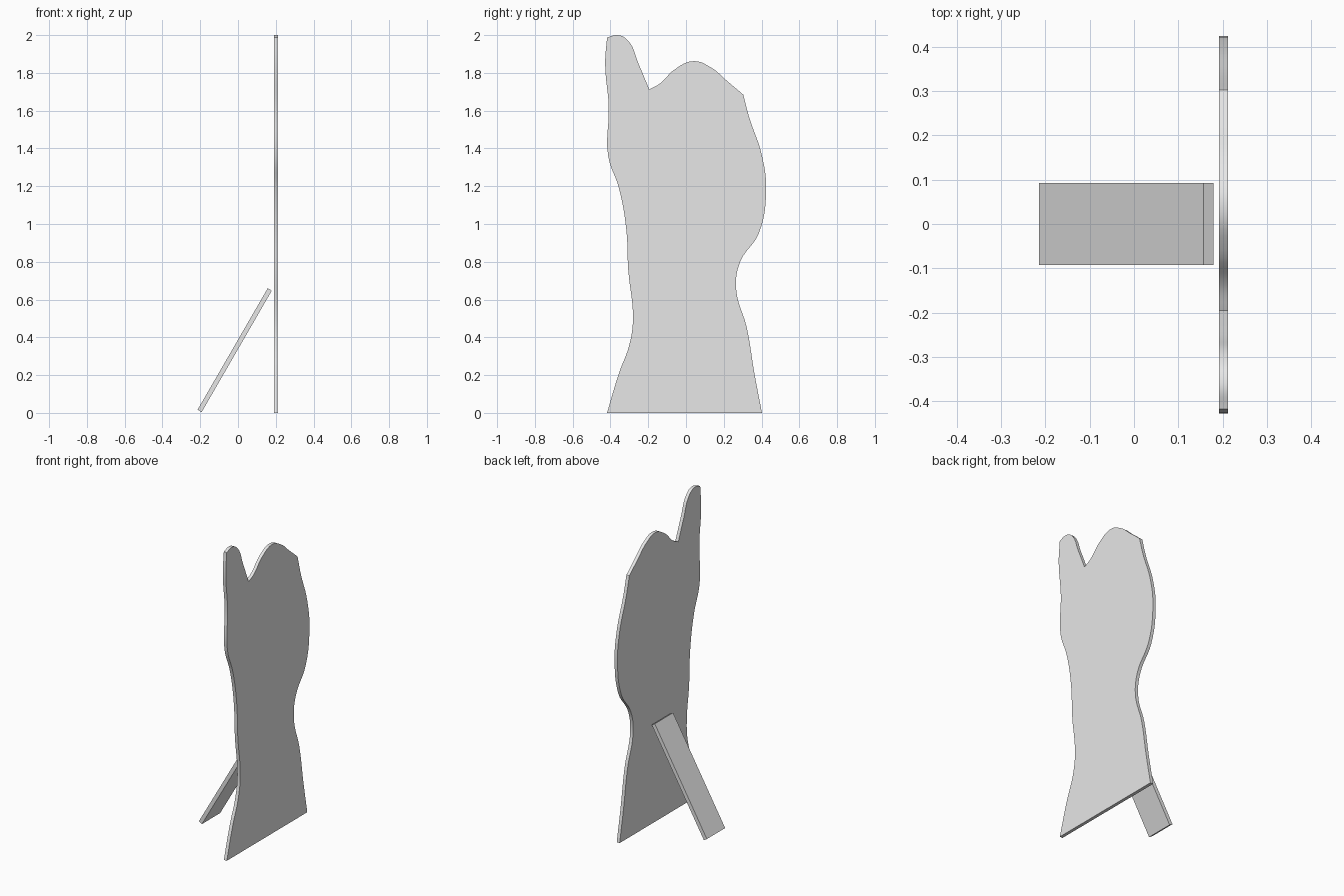
import bpy
from math import radians

default = bpy.data.objects.get("Cube")
if default:
    bpy.data.objects.remove(default)

grey = bpy.data.materials.new("light_grey")
grey.use_nodes = True
grey.diffuse_color = (0.8, 0.8, 0.8, 1)
grey.node_tree.nodes["Principled BSDF"].inputs["Base Color"].default_value = (0.8, 0.8, 0.8, 1)

# Silhouette outline of the board (across, up), from the base up the back edge and around
OUTLINE = [
    (-.418, 0), (.402, 0), (.362, .21), (.322, .45), (.265, .66), (.287, .8), (.385, .95),
    (.424, 1.18), (.4, 1.37), (.336, 1.56), (.303, 1.685), (.22, 1.755), (.13, 1.83),
    (.04, 1.862), (-.06, 1.818), (-.14, 1.742), (-.195, 1.713), (-.25, 1.845), (-.308, 1.972),
    (-.36, 2), (-.418, 1.987), (-.428, 1.85), (-.409, 1.62), (-.412, 1.36), (-.355, 1.19),
    (-.316, .97), (-.306, .76), (-.281, .49), (-.3, .36), (-.355, .21),
]
CORNERS = {0, 1, 10, 16, 20}   # base corners, knuckle, notch and tip stay sharp

# Standing board: filled curve with thickness
curve = bpy.data.curves.new("board_outline", "CURVE")
curve.dimensions = "2D"
curve.fill_mode = "BOTH"
curve.extrude = 0.0105
curve.resolution_u = 6
spline = curve.splines.new("BEZIER")
spline.bezier_points.add(len(OUTLINE) - 1)
spline.use_cyclic_u = True
for i, (point, (y, z)) in enumerate(zip(spline.bezier_points, OUTLINE)):
    point.co = (y, z, 0)
    point.handle_left_type = point.handle_right_type = "VECTOR" if i in CORNERS else "AUTO"
board = bpy.data.objects.new("standing_board", curve)
bpy.context.collection.objects.link(board)
board.location.x = 0.202
board.rotation_euler = (radians(90), 0, radians(90))
bpy.ops.object.select_all(action="DESELECT")
board.select_set(True)
bpy.context.view_layer.objects.active = board
bpy.ops.object.convert(target="MESH")
board = bpy.context.object
board.name = "standing_board"
board.data.materials.clear()
board.data.materials.append(grey)
bpy.ops.object.shade_smooth_by_angle(angle=radians(30))

# Slanted support strut behind the board
bpy.ops.mesh.primitive_cube_add(size=1, location=(-0.0175, 0, 0.332))
strut = bpy.context.object
strut.name = "support_strut"
strut.scale = (0.743, 0.186, 0.025)
strut.rotation_euler.y = radians(-60)
strut.data.materials.append(grey)
